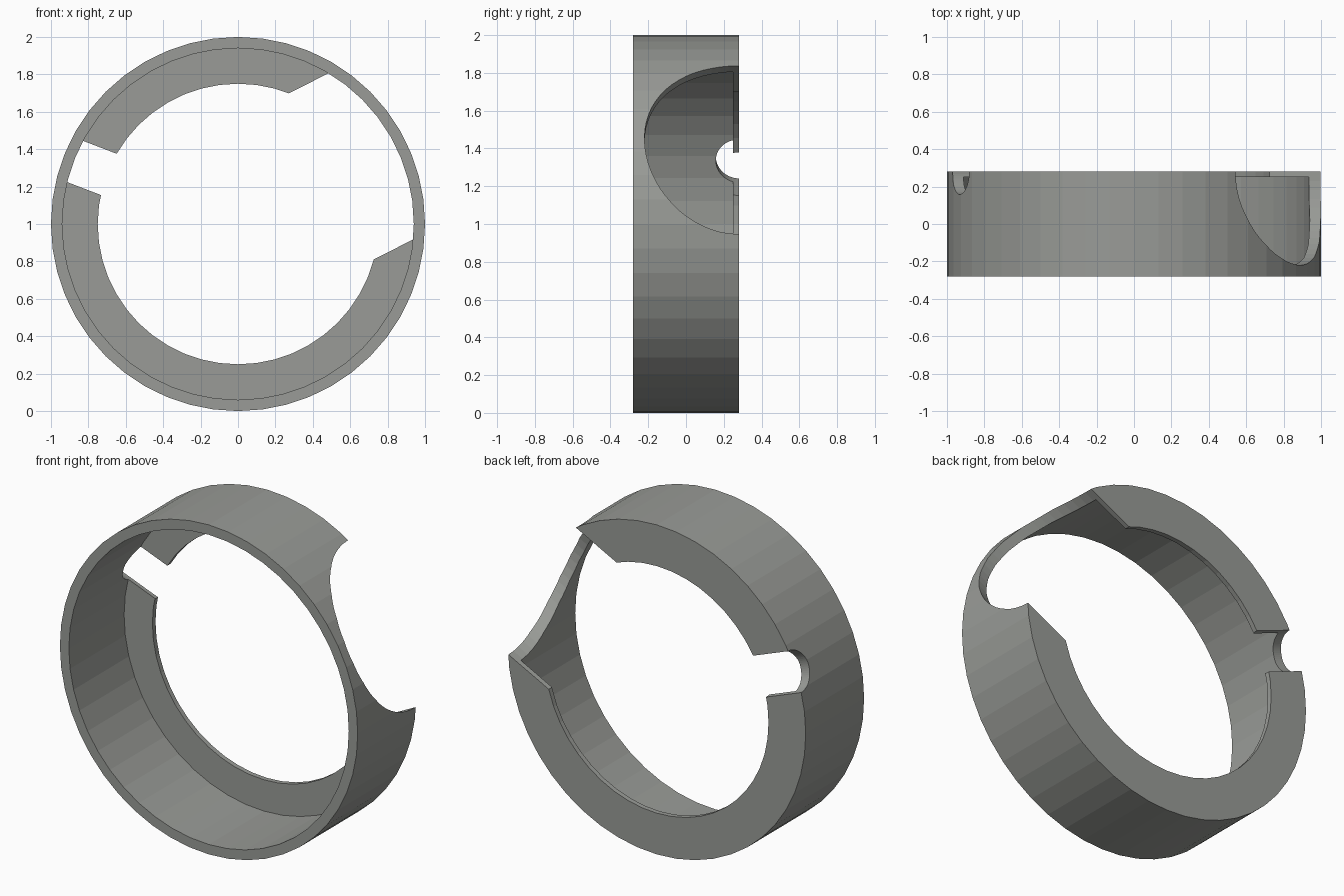
import bpy, bmesh, math
from mathutils import Matrix, Vector

if "Cube" in bpy.data.objects:
    bpy.data.objects.remove(bpy.data.objects["Cube"])

SEGMENTS = 48
CENTRE = Vector((0, 0, 1))

grey = bpy.data.materials.new("warm grey")
grey.diffuse_color = (0.32, 0.33, 0.31, 1)
grey.use_nodes = True
grey.node_tree.nodes["Principled BSDF"].inputs["Base Color"].default_value = grey.diffuse_color


def add_object(name, bm):
    bmesh.ops.recalc_face_normals(bm, faces=bm.faces)
    mesh = bpy.data.meshes.new(name)
    bm.to_mesh(mesh)
    bm.free()
    mesh.materials.append(grey)
    obj = bpy.data.objects.new(name, mesh)
    bpy.context.collection.objects.link(obj)
    return obj


# Ring: L-shaped section (radius, y) turned about the y axis,
# a thin wall with an inward lip at the back
section = [(1, -0.28), (1, 0.28), (0.75, 0.28), (0.75, 0.25), (0.94, 0.25), (0.94, -0.28)]
bm = bmesh.new()
loops = []
for i in range(SEGMENTS):
    a = 2 * math.pi * i / SEGMENTS
    loops.append([bm.verts.new((r * math.cos(a), y, 1 + r * math.sin(a))) for r, y in section])
for i in range(SEGMENTS):
    p, q = loops[i], loops[(i + 1) % SEGMENTS]
    for j in range(len(section)):
        k = (j + 1) % len(section)
        bm.faces.new((p[j], p[k], q[k], q[j]))
ring = add_object("ring", bm)


# Round notches cut radially through the wall and lip at the back rim
def cut_notch(name, angle, radius):
    a = math.radians(angle)
    direction = Vector((math.cos(a), 0, math.sin(a)))
    turn = direction.to_track_quat('Z', 'Y').to_matrix().to_4x4()
    bm = bmesh.new()
    bmesh.ops.create_cone(bm, cap_ends=True, segments=64, radius1=radius, radius2=radius, depth=1.0,
                          matrix=Matrix.Translation(CENTRE + direction * 0.8 + Vector((0, 0.28, 0))) @ turn)
    cutter = add_object(name, bm)
    cutter.hide_render = True
    mod = ring.modifiers.new(name, 'BOOLEAN')
    mod.operation = 'DIFFERENCE'
    mod.solver = 'EXACT'
    mod.object = cutter
    bpy.context.view_layer.objects.active = ring
    bpy.ops.object.modifier_apply(modifier=mod.name)
    bpy.data.objects.remove(cutter)


cut_notch("large_notch_cutter", 27, 0.5)
cut_notch("small_notch_cutter", 159, 0.122)
